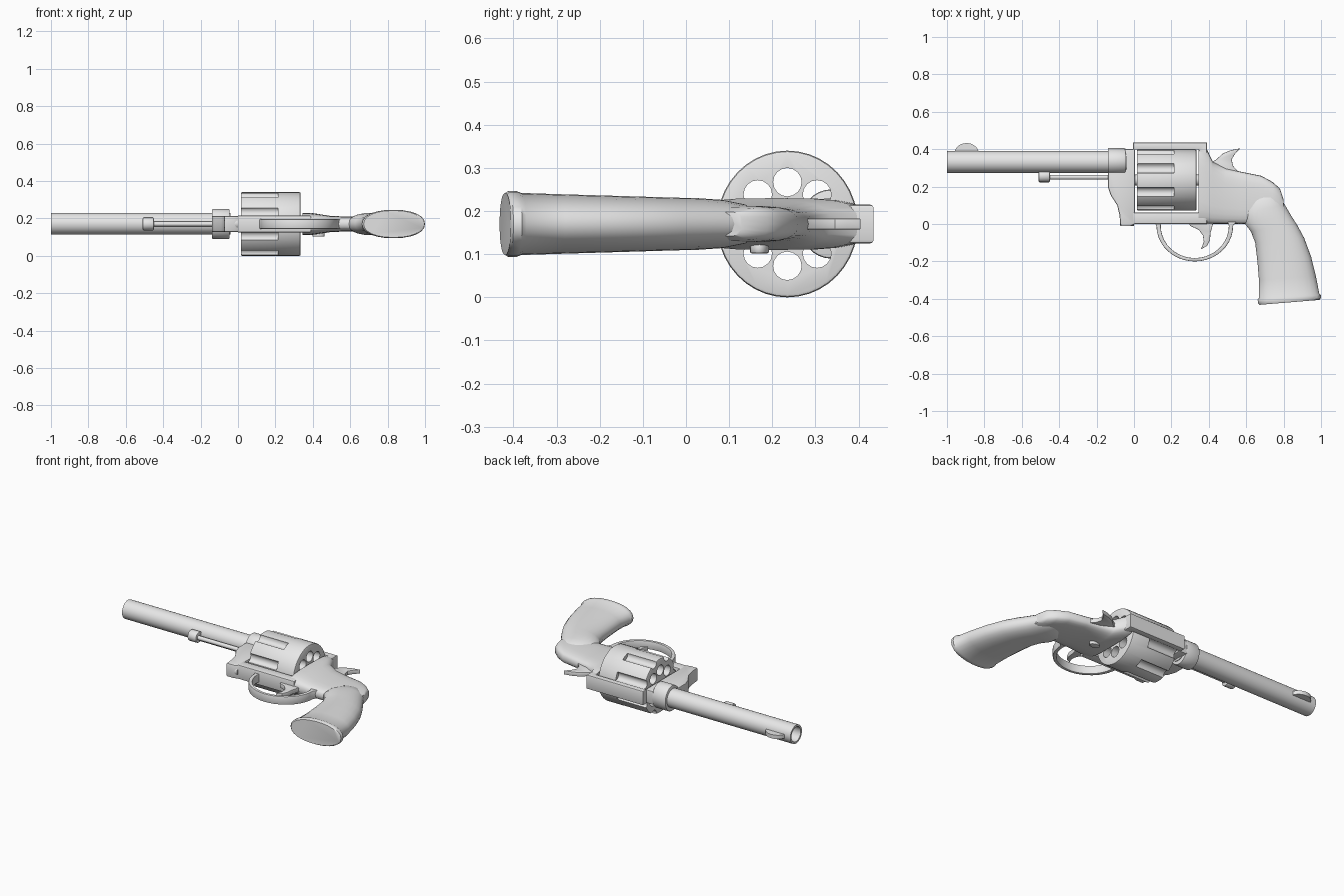
import bpy, bmesh, math
from mathutils import Matrix, Vector

if "Cube" in bpy.data.objects:
    bpy.data.objects.remove(bpy.data.objects["Cube"])

MID = 0.17          # height of the middle plane
BORE_Y = 0.332      # barrel axis
DRUM_Y = 0.235      # cylinder axis

steel = bpy.data.materials.new("light_grey")
steel.use_nodes = True
GREY = (0.8, 0.8, 0.8, 1)
steel.diffuse_color = GREY
steel.node_tree.nodes["Principled BSDF"].inputs["Base Color"].default_value = GREY


def finish(name, bm, angle=32):
    bmesh.ops.recalc_face_normals(bm, faces=bm.faces)
    me = bpy.data.meshes.new(name)
    bm.to_mesh(me)
    bm.free()
    me.materials.append(steel)
    ob = bpy.data.objects.new(name, me)
    bpy.context.collection.objects.link(ob)
    smooth(ob, angle)
    return ob


def smooth(ob, angle=32):
    bpy.ops.object.select_all(action='DESELECT')
    ob.select_set(True)
    bpy.context.view_layer.objects.active = ob
    bpy.ops.object.shade_smooth_by_angle(angle=math.radians(angle))


def add_rod(bm, x0, x1, y, z, r, n, turn=0.0):
    """Cylinder along x."""
    m = (Matrix.Translation(((x0 + x1) / 2, y, z))
         @ Matrix.Rotation(turn, 4, 'X') @ Matrix.Rotation(math.pi / 2, 4, 'Y'))
    return bmesh.ops.create_cone(bm, cap_ends=True, segments=n, radius1=r, radius2=r,
                                 depth=x1 - x0, matrix=m)["verts"]


def rod(name, x0, x1, y, z, r, n=24, bevel=0.0):
    bm = bmesh.new()
    add_rod(bm, x0, x1, y, z, r, n)
    if bevel:
        rims = [e for e in bm.edges if abs(e.verts[0].co.x - e.verts[1].co.x) < 1e-5]
        bmesh.ops.bevel(bm, geom=rims, offset=bevel, segments=2, affect='EDGES', profile=0.5)
    return finish(name, bm)


def plate(name, outline, half, bevel=0.0, z=MID):
    """Flat outline in plan, given thickness about the middle plane."""
    bm = bmesh.new()
    face = bm.faces.new([bm.verts.new((x, y, z - half)) for x, y in outline])
    new = bmesh.ops.extrude_face_region(bm, geom=[face])["geom"]
    bmesh.ops.translate(bm, vec=(0, 0, 2 * half),
                        verts=[v for v in new if isinstance(v, bmesh.types.BMVert)])
    if bevel:
        rims = [e for e in bm.edges if abs(e.verts[0].co.z - e.verts[1].co.z) < 1e-5]
        bmesh.ops.bevel(bm, geom=rims, offset=bevel, segments=2, affect='EDGES', profile=0.5)
    return finish(name, bm)


def loft(name, sections, power, n=24):
    """Rounded sections, each from a front point to a back point with a half width."""
    bm = bmesh.new()
    rings = []
    for x0, y0, x1, y1, h in sections:
        a, b = Vector((x0, y0, MID)), Vector((x1, y1, MID))
        ring = []
        for i in range(n):
            t = 2 * math.pi * i / n
            c, s = math.cos(t), math.sin(t)
            u = math.copysign(abs(c) ** (2 / power), c)
            w = math.copysign(abs(s) ** (2 / power), s)
            ring.append(bm.verts.new((a + b) / 2 + (b - a) / 2 * u + Vector((0, 0, h * w))))
        rings.append(ring)
    for p, q in zip(rings, rings[1:]):
        for i in range(n):
            j = (i + 1) % n
            bm.faces.new((p[i], p[j], q[j], q[i]))
    bm.faces.new(rings[0])
    bm.faces.new(rings[-1])
    return finish(name, bm, 40)


def cut(ob, cutter):
    mod = ob.modifiers.new("cut", 'BOOLEAN')
    mod.operation, mod.solver, mod.object = 'DIFFERENCE', 'EXACT', cutter
    bpy.context.view_layer.objects.active = ob
    bpy.ops.object.modifier_apply(modifier=mod.name)
    bpy.data.objects.remove(cutter)
    smooth(ob)


# Barrel with an open bore, and its collar
barrel = rod("barrel", -1.0, -0.04, BORE_Y, MID + 0.002, 0.058, 32)
cut(barrel, rod("bore_cutter", -1.1, -0.1, BORE_Y, MID + 0.002, 0.046, 32))
collar = rod("barrel_collar", -0.14, -0.045, 0, 0, 0.08, 32, 0.006)
collar.location = (0, BORE_Y + 0.003, MID)
collar.scale = (1, 0.88, 1)

# Front sight: a thin half disc
arc = [math.pi * i / 10 for i in range(11)]
plate("front_sight", [(-0.895 + 0.066 * math.cos(t), 0.375 + 0.058 * math.sin(t)) for t in arc], 0.012)

# Ejector rod and its knob
rod("ejector_rod", -0.47, -0.1, 0.25, MID, 0.013, 12)
rod("ejector_knob", -0.51, -0.45, 0.257, MID, 0.034, 16, 0.005)

# Fluted cylinder with eight open chambers
drum = rod("cylinder", 0.015, 0.335, 0, 0, 0.17, 40, 0.008)
drum.location = (0, DRUM_Y, MID)
drum.scale = (1, 0.96, 1)
bpy.context.view_layer.update()
bm = bmesh.new()
for i in range(8):
    a = i * math.pi / 4
    add_rod(bm, -0.1, 0.5, DRUM_Y + 0.097 * math.cos(a), MID + 0.097 * math.sin(a), 0.033, 16)
cut(drum, finish("chamber_cutter", bm))
bm = bmesh.new()
for i in range(8):
    a = (i + 0.5) * math.pi / 4
    add_rod(bm, -0.1, 0.215, DRUM_Y + 0.17 * math.cos(a), MID + 0.172 * math.sin(a), 0.028, 12)
cut(drum, finish("flute_cutter", bm))
rod("cylinder_pin", -0.06, 0.36, DRUM_Y, MID, 0.03, 16)

# Frame: open bracket around the cylinder, plus the front post
plate("frame_bracket", [(-0.005, 0.435), (0.39, 0.435), (0.39, 0.0), (-0.005, 0.0),
                        (-0.005, 0.062), (0.345, 0.062), (0.345, 0.397), (-0.005, 0.397)],
      0.045, 0.008)
plate("frame_front", [(-0.05, 0.4), (0.005, 0.4), (0.005, 0.0), (-0.02, -0.012), (-0.072, -0.012),
                      (-0.078, 0.05), (-0.09, 0.1), (-0.125, 0.155), (-0.14, 0.2), (-0.14, 0.3)],
      0.043, 0.008)
rod("frame_foot", -0.074, 0.0, 0.018, MID, 0.03, 16, 0.004)

# Rear of the frame, narrowing behind the recoil shield
loft("frame_rear", [(0.345, 0.0, 0.345, 0.425, 0.06), (0.385, 0.0, 0.385, 0.41, 0.06),
                    (0.42, 0.0, 0.42, 0.335, 0.055), (0.49, 0.0, 0.49, 0.298, 0.044),
                    (0.57, 0.0, 0.57, 0.28, 0.04), (0.68, 0.0, 0.68, 0.258, 0.042),
                    (0.74, 0.01, 0.74, 0.225, 0.042), (0.78, 0.03, 0.78, 0.19, 0.038),
                    (0.8, 0.06, 0.8, 0.13, 0.028)], 3.2)

# Thumb latch on the underside
latch = rod("thumb_latch", -0.012, 0.012, 0, 0, 0.022, 16, 0.004)
latch.rotation_euler = (0, math.pi / 2, 0)
latch.location = (0.43, 0.17, MID - 0.056)
latch.scale = (1, 1, 1.5)

# Grip with a small lip at the butt
loft("grip", [(0.645, 0.152, 0.725, 0.168, 0.03), (0.615, 0.12, 0.775, 0.148, 0.046),
              (0.585, 0.06, 0.805, 0.105, 0.056), (0.59, 0.005, 0.84, 0.045, 0.06),
              (0.625, -0.04, 0.872, -0.005, 0.061), (0.648, -0.1, 0.91, -0.075, 0.063),
              (0.66, -0.2, 0.947, -0.175, 0.066), (0.668, -0.3, 0.973, -0.28, 0.069),
              (0.668, -0.395, 0.99, -0.37, 0.072), (0.661, -0.405, 1.0, -0.38, 0.076),
              (0.664, -0.425, 0.998, -0.4, 0.076), (0.672, -0.432, 0.99, -0.406, 0.072)], 2.2)

# Trigger guard: half ring flaring into the frame
sweep = [math.pi * (1 + i / 20) for i in range(21)]
outer = [(0.325 + 0.205 * math.cos(t), -0.01 + 0.19 * math.sin(t)) for t in sweep]
inner = [(0.325 + 0.182 * math.cos(t), -0.01 + 0.172 * math.sin(t)) for t in reversed(sweep)]
plate("trigger_guard", [(0.105, 0.015)] + outer + [(0.55, 0.015), (0.5, 0.015)] + inner
      + [(0.15, 0.015)], 0.026, 0.004)

# Trigger and hammer
plate("trigger", [(0.29, 0.01), (0.3, -0.01), (0.345, -0.03), (0.368, -0.06), (0.373, -0.095),
                  (0.358, -0.135), (0.39, -0.118), (0.406, -0.085), (0.41, -0.045), (0.425, 0.01)],
      0.014, 0.003)
plate("hammer", [(0.4, 0.28), (0.405, 0.325), (0.44, 0.345), (0.475, 0.377), (0.52, 0.395),
                 (0.568, 0.405), (0.54, 0.375), (0.522, 0.345), (0.53, 0.31), (0.57, 0.265)],
      0.013, 0.003)
